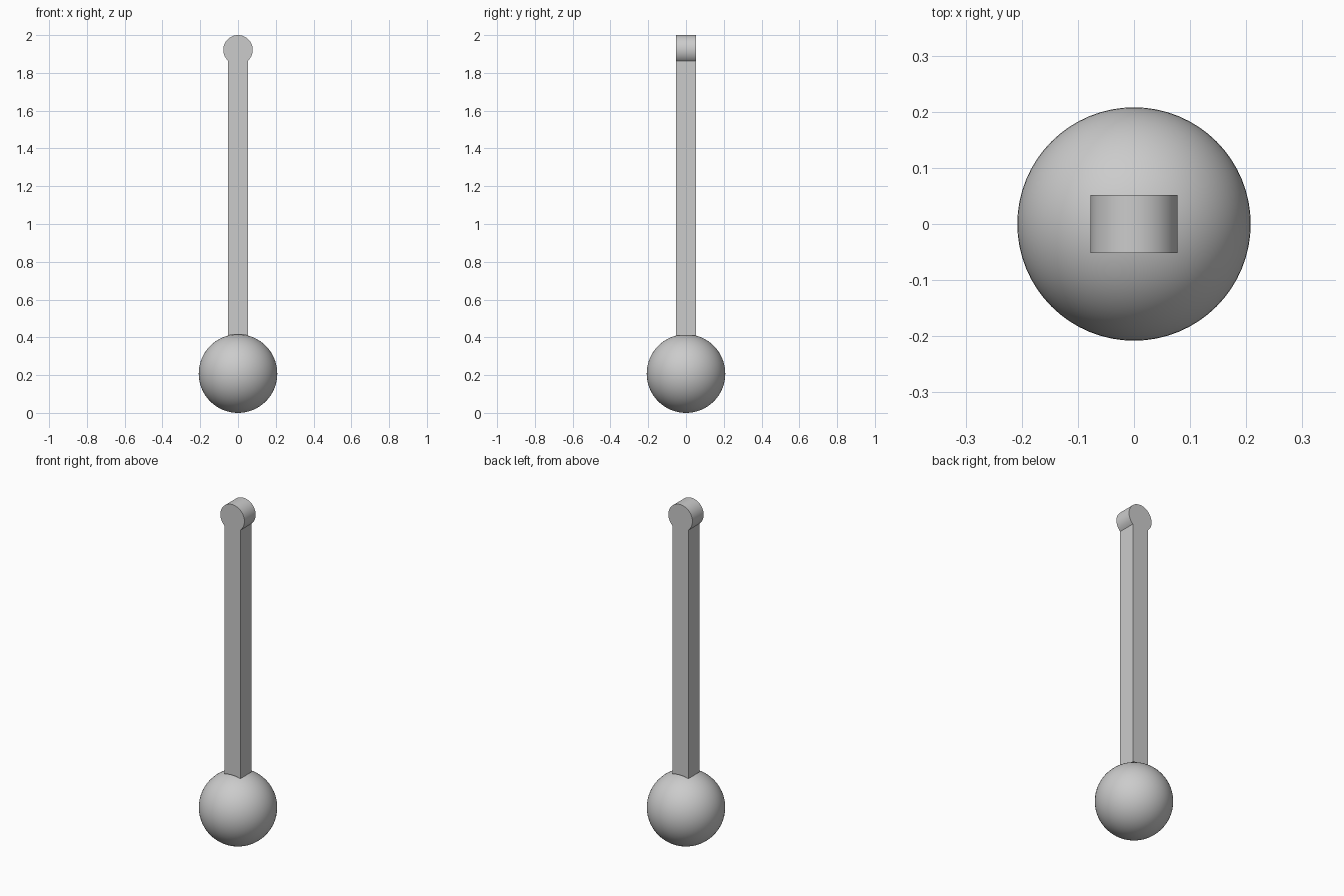
import bpy
import bmesh
from math import asin, pi, sin, cos, radians

if "Cube" in bpy.data.objects:
    bpy.data.objects.remove(bpy.data.objects["Cube"], do_unlink=True)

BALL_R = 0.208
CAP_R = 0.078
HALF = 0.052          # half width and half depth of the stem
CAP_Z = 2.0 - CAP_R

grey = bpy.data.materials.new("light_grey")
grey.use_nodes = True
colour = (0.6, 0.6, 0.6, 1.0)
grey.diffuse_color = colour
grey.node_tree.nodes["Principled BSDF"].inputs["Base Color"].default_value = colour


def arc(radius, centre_z, start, end, steps):
    """Points (x, z) on an arc; angles are measured from +z towards +x."""
    angles = [start + (end - start) * i / steps for i in range(steps + 1)]
    return [(radius * sin(a), centre_z + radius * cos(a)) for a in angles]


def finish(obj, angle):
    obj.data.materials.append(grey)
    bpy.ops.object.select_all(action="DESELECT")
    obj.select_set(True)
    bpy.context.view_layer.objects.active = obj
    bpy.ops.object.shade_smooth_by_angle(angle=radians(angle))


# Ball at the foot
bpy.ops.mesh.primitive_uv_sphere_add(
    segments=64, ring_count=32, radius=BALL_R, location=(0, 0, BALL_R))
ball = bpy.context.object
ball.name = "ball"
finish(ball, 30)

# Stem with round cap: one outline whose foot is hollowed to fit the ball
neck = pi - asin(HALF / CAP_R)
foot = asin(HALF / BALL_R)
outline = arc(CAP_R, CAP_Z, -neck, neck, 48) + arc(BALL_R, BALL_R, foot, -foot, 12)

bm = bmesh.new()
face = bm.faces.new([bm.verts.new((x, -HALF, z)) for x, z in outline])
side = bmesh.ops.extrude_face_region(bm, geom=[face], use_keep_orig=True)
verts = [v for v in side["geom"] if isinstance(v, bmesh.types.BMVert)]
bmesh.ops.translate(bm, verts=verts, vec=(0, 2 * HALF, 0))
bmesh.ops.recalc_face_normals(bm, faces=bm.faces)
mesh = bpy.data.meshes.new("stem_with_cap")
bm.to_mesh(mesh)
bm.free()
stem = bpy.data.objects.new("stem_with_cap", mesh)
bpy.context.collection.objects.link(stem)
finish(stem, 30)
